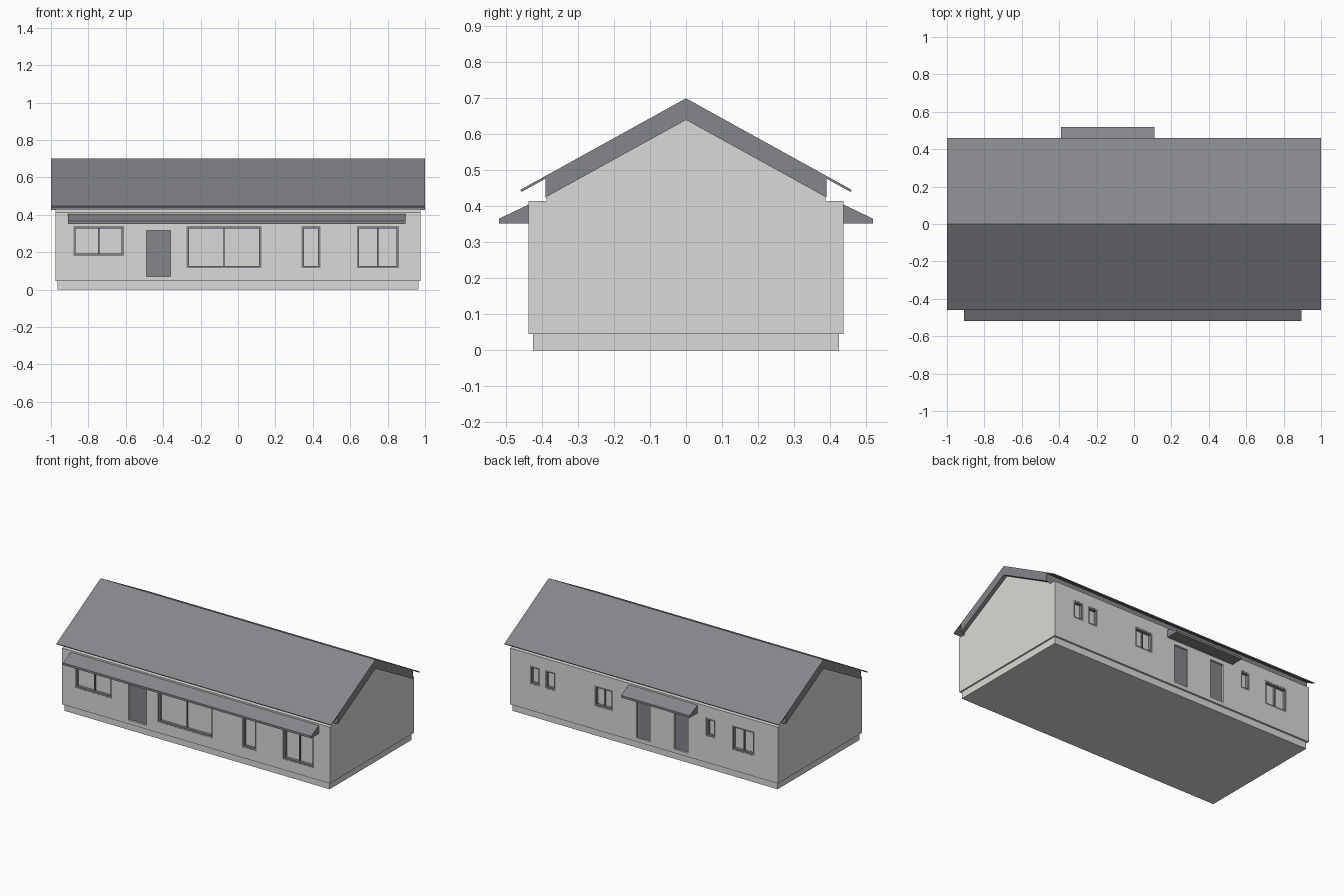
import bpy
import bmesh

if "Cube" in bpy.data.objects:
    bpy.data.objects.remove(bpy.data.objects["Cube"], do_unlink=True)


def material(name, color):
    m = bpy.data.materials.new(name)
    m.use_nodes = True
    m.diffuse_color = (*color, 1)
    m.node_tree.nodes["Principled BSDF"].inputs["Base Color"].default_value = (*color, 1)
    return m


PLASTER = material("pale plaster", (0.70, 0.70, 0.68))
SLATE = material("slate grey", (0.235, 0.24, 0.26))


def finish(name, bm, mat):
    bmesh.ops.recalc_face_normals(bm, faces=bm.faces)
    mesh = bpy.data.meshes.new(name)
    bm.to_mesh(mesh)
    bm.free()
    mesh.materials.append(mat)
    obj = bpy.data.objects.new(name, mesh)
    bpy.context.collection.objects.link(obj)
    return obj


def extrude_x(name, profile, x0, x1, mat):
    """Extrude a (y, z) outline along x."""
    bm = bmesh.new()
    face = bm.faces.new([bm.verts.new((x0, y, z)) for y, z in profile])
    out = bmesh.ops.extrude_face_region(bm, geom=[face])
    verts = [v for v in out["geom"] if isinstance(v, bmesh.types.BMVert)]
    bmesh.ops.translate(bm, vec=(x1 - x0, 0, 0), verts=verts)
    return finish(name, bm, mat)


def add_box(bm, x0, x1, y0, y1, z0, z1):
    made = bmesh.ops.create_cube(bm, size=1)["verts"]
    bmesh.ops.scale(bm, vec=(x1 - x0, abs(y1 - y0), z1 - z0), verts=made)
    bmesh.ops.translate(bm, vec=((x0 + x1) / 2, (y0 + y1) / 2, (z0 + z1) / 2), verts=made)


def boxes(name, items, mat):
    bm = bmesh.new()
    for item in items:
        add_box(bm, *item)
    return finish(name, bm, mat)


def mirrored(half):
    """Close a y-symmetric outline from its +y half."""
    return half + [(-y, z) for y, z in reversed(half) if y > 0]


WALL_Y, DEPTH, FRAME = 0.437, 0.02, 0.012

# Plinth, gabled walls and roof
boxes("plinth", [(-0.965, 0.965, -0.425, 0.425, 0, 0.046)], PLASTER)
walls = extrude_x("walls", mirrored([(0, 0.645), (0.388, 0.43), (0.388, 0.415),
                                     (WALL_Y, 0.415), (WALL_Y, 0.045)]),
                  -0.975, 0.975, PLASTER)
upper = [(0, 0.70), (0.46, 0.446), (0.457, 0.44), (0.39, 0.477), (0.39, 0.425), (0, 0.64)]
extrude_x("roof", upper + [(-y, z) for y, z in reversed(upper[1:-1])], -1, 1, SLATE)

# Sloped awnings over each long side
for name, side, x0, x1 in (("front_awning", -1, -0.91, 0.895), ("back_awning", 1, -0.39, 0.11)):
    outline = [(0.43, 0.352), (0.519, 0.352), (0.519, 0.366), (0.437, 0.405), (0.43, 0.405)]
    extrude_x(name, [(side * y, z) for y, z in outline], x0, x1, SLATE)

# Openings: side, x range, z range, mullion width
windows = [
    (-1, -0.88, -0.61, 0.18, 0.34, 0.008),
    (-1, -0.275, 0.125, 0.115, 0.34, 0.005),
    (-1, 0.34, 0.44, 0.115, 0.34, 0),
    (-1, 0.635, 0.86, 0.115, 0.34, 0.008),
    (1, 0.755, 0.83, 0.22, 0.34, 0),
    (1, 0.645, 0.72, 0.22, 0.34, 0),
    (1, 0.225, 0.36, 0.20, 0.335, 0.008),
    (1, -0.52, -0.453, 0.22, 0.34, 0),
    (1, -0.805, -0.64, 0.18, 0.34, 0.008),
]
doors = [
    (-1, -0.49, -0.36, 0.07, 0.315),
    (1, -0.045, 0.055, 0.07, 0.325),
    (1, -0.32, -0.22, 0.07, 0.325),
]

# Recesses cut into the walls
cutter = boxes("opening_cutter",
               [(x0, x1, s * (WALL_Y - DEPTH), s * (WALL_Y + 0.05), z0, z1)
                for s, x0, x1, z0, z1, *rest in windows + doors], PLASTER)
cut = walls.modifiers.new("openings", "BOOLEAN")
cut.operation, cut.solver, cut.object = "DIFFERENCE", "EXACT", cutter
bpy.context.view_layer.objects.active = walls
walls.select_set(True)
bpy.ops.object.modifier_apply(modifier="openings")
bpy.data.objects.remove(cutter, do_unlink=True)

# Window frames lining each recess, with a central mullion on the wide ones
for i, (s, x0, x1, z0, z1, mullion) in enumerate(windows):
    ya, yb = s * (WALL_Y - DEPTH - 0.002), s * (WALL_Y - 0.001)
    parts = [(x0, x0 + FRAME, ya, yb, z0, z1), (x1 - FRAME, x1, ya, yb, z0, z1),
             (x0 + FRAME, x1 - FRAME, ya, yb, z0, z0 + FRAME),
             (x0 + FRAME, x1 - FRAME, ya, yb, z1 - FRAME, z1)]
    if mullion:
        mid = (x0 + x1) / 2
        parts.append((mid - mullion / 2, mid + mullion / 2, ya, s * (WALL_Y - 0.01),
                      z0 + FRAME, z1 - FRAME))
    boxes(f"window_frame_{i + 1}", parts, SLATE)

# Door leaves set back in their recesses
for i, (s, x0, x1, z0, z1) in enumerate(doors):
    boxes(f"door_{i + 1}", [(x0, x1, s * (WALL_Y - DEPTH - 0.002), s * (WALL_Y - 0.012), z0, z1)], SLATE)
